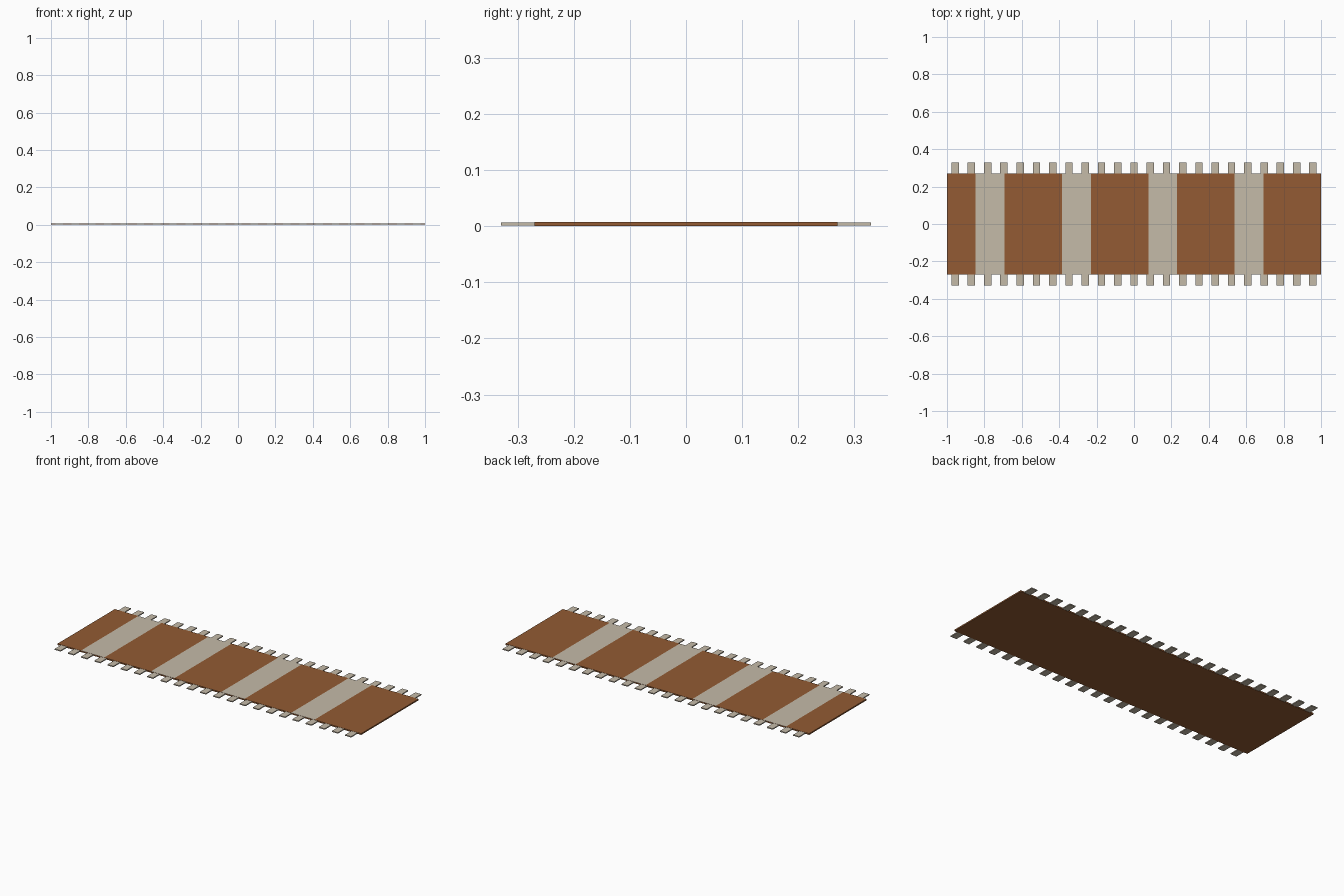
import bpy, bmesh

if "Cube" in bpy.data.objects:
    bpy.data.objects.remove(bpy.data.objects["Cube"])

LENGTH, HALF_W, THICK = 2.0, 0.27, 0.008
BANDS, TASSELS = 13, 23


def material(name, color):
    m = bpy.data.materials.new(name)
    m.diffuse_color = (*color, 1)
    m.use_nodes = True
    m.node_tree.nodes["Principled BSDF"].inputs["Base Color"].default_value = m.diffuse_color
    return m


brown = material("brown_wool", (0.292, 0.105, 0.033))
cream = material("cream_wool", (0.56, 0.495, 0.395))


def finish(bm, name, mats):
    me = bpy.data.meshes.new(name)
    bm.to_mesh(me)
    bm.free()
    for m in mats:
        me.materials.append(m)
    ob = bpy.data.objects.new(name, me)
    bpy.context.collection.objects.link(ob)
    return ob


def add_box(bm, x0, x1, y0, y1, z0, z1):
    verts = bmesh.ops.create_cube(bm, size=1)["verts"]
    for v in verts:
        v.co = (x1 if v.co.x > 0 else x0,
                y1 if v.co.y > 0 else y0,
                z1 if v.co.z > 0 else z0)


# Rug body: one slab cut across into bands, every third band cream on top
bm = bmesh.new()
add_box(bm, -1, 1, -HALF_W, HALF_W, 0, THICK)
step = LENGTH / BANDS
for i in range(1, BANDS):
    bmesh.ops.bisect_plane(bm, geom=bm.verts[:] + bm.edges[:] + bm.faces[:],
                           plane_co=(-1 + i * step, 0, 0), plane_no=(1, 0, 0))
bm.normal_update()
for f in bm.faces:
    band = int((f.calc_center_median().x + 1) / step)
    f.material_index = 1 if f.normal.z > 0.5 and band % 3 == 1 else 0
finish(bm, "rug_body", [brown, cream])

# Fringe: a row of flat tassels along each long edge
pitch = LENGTH / TASSELS
for side, name in ((-1, "front_fringe"), (1, "back_fringe")):
    bm = bmesh.new()
    for i in range(TASSELS):
        x = -1 + (i + 0.5) * pitch
        y0, y1 = sorted((side * HALF_W, side * 0.33))
        add_box(bm, x - pitch * 0.225, x + pitch * 0.225, y0, y1, 0.001, 0.007)
    finish(bm, name, [cream])
